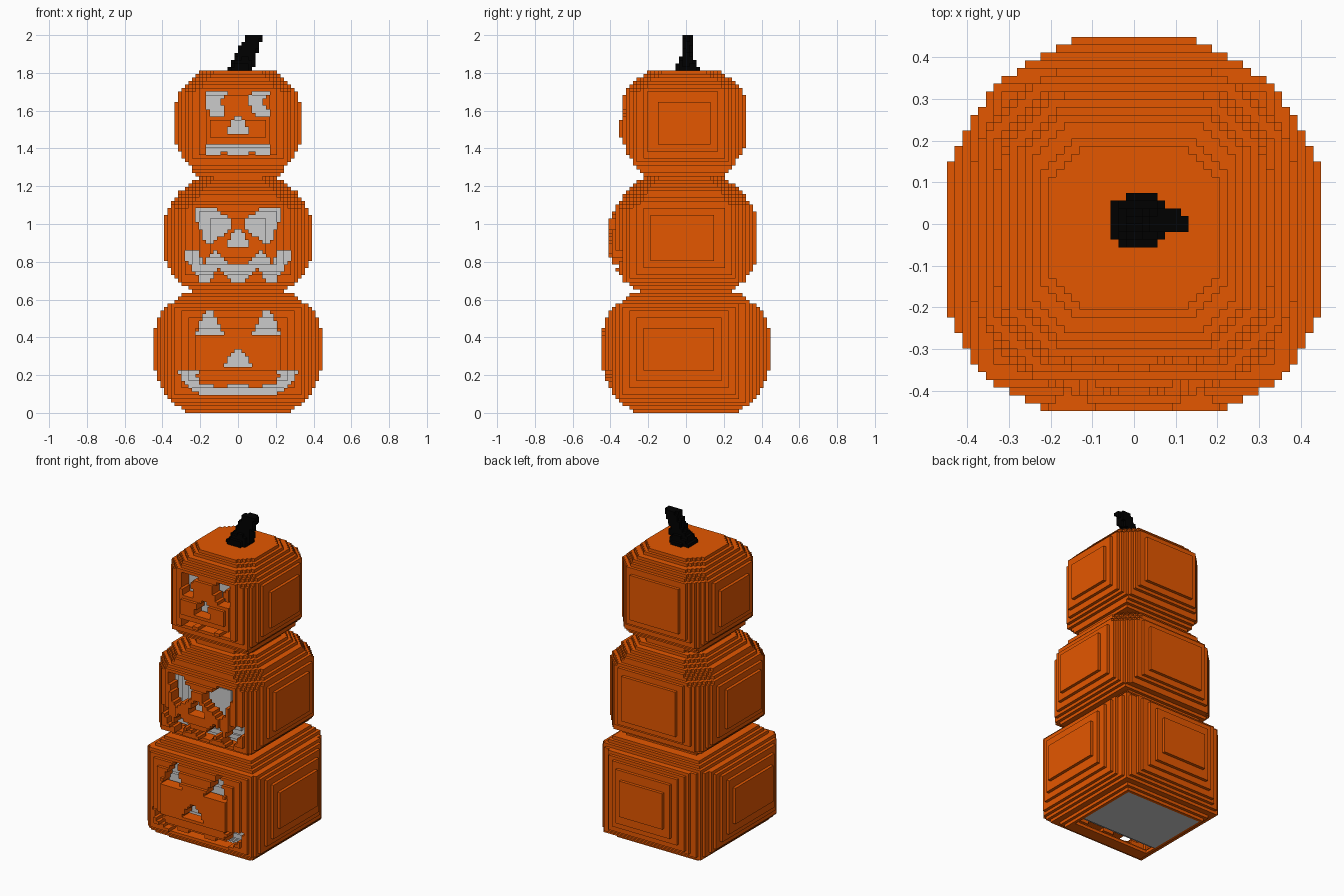
import bpy, bmesh

if "Cube" in bpy.data.objects:
    bpy.data.objects.remove(bpy.data.objects["Cube"])

V = 2 / 107          # voxel size
ORANGE = (0.78, 0.095, 0.0, 1)
BLACK = (0.0, 0.0, 0.0, 1)

# Per gourd: max half width, depth offset, diagonal cut start height,
# front and back roundness, (z, half width) profile
GOURDS = [
    (.45, 0, 9, 2.7, 2.0,
     [(0, .26), (.03, .31), (.08, .37), (.14, .41), (.2, .43), (.25, .45), (.43, .45),
      (.47, .433), (.52, .415), (.56, .38), (.6, .33), (.635, .28), (.645, .25)]),
    (.392, -.01, .98, 2.5, 2.4,
     [(.645, .24), (.67, .28), (.7, .32), (.75, .355), (.8, .378), (.83, .392), (1.02, .392),
      (1.05, .378), (1.1, .355), (1.17, .31), (1.22, .25), (1.25, .2)]),
    (.335, -.01, 1.6, 2.4, 2.3,
     [(1.25, .21), (1.3, .25), (1.35, .29), (1.43, .335), (1.63, .335),
      (1.7, .31), (1.76, .26), (1.8, .2), (1.82, .19)]),
]

# Carved shapes in (x, z); these are mirrored across x = 0
MIRRORED = [
    [(.135, .54), (.17, .54), (.22, .42), (.08, .42)],                       # low eye
    [(0, .335), (.02, .335), (.075, .25), (0, .25)],                         # low nose
    [(0, .15), (.05, .15), (.05, .13), (.13, .13), (.13, .15), (.19, .15), (.23, .2), (.2, .2),
     (.2, .225), (.32, .225), (.28, .16), (.2, .09), (0, .09)],              # low mouth
    [(.22, 1.09), (.13, 1.09), (.04, 1.02), (.04, .98), (.1, .93), (.13, .9),
     (.17, .9), (.22, 1.03)],                                                # middle eye
    [(0, .975), (.015, .975), (.06, .88), (0, .88)],                         # middle nose
    [(0, .79), (.05, .78), (.12, .86), (.18, .79), (.22, .86), (.28, .86),
     (.28, .82), (.2, .70), (.15, .70), (.1, .77), (.04, .70), (0, .70)],    # middle mouth
    [(0, 1.58), (.02, 1.57), (.06, 1.48), (0, 1.48)],                        # top nose
    [(0, 1.42), (.175, 1.42), (.175, 1.365), (.1, 1.365), (.1, 1.39),
     (.05, 1.39), (.05, 1.365), (0, 1.365)],                                 # top mouth
]
CRESCENT = [(-.13, 1.71), (-.055, 1.71), (-.065, 1.69), (-.095, 1.66), (-.095, 1.63),
            (-.07, 1.61), (-.07, 1.57), (-.14, 1.57), (-.175, 1.63), (-.165, 1.69)]  # top eye


def inside(x, z, poly):
    hit = False
    for (x1, z1), (x2, z2) in zip(poly, poly[1:] + poly[:1]):
        if (z1 > z) != (z2 > z) and x < x1 + (z - z1) / (z2 - z1) * (x2 - x1):
            hit = not hit
    return hit


def carved(x, z):
    return (any(inside(abs(x), z, p) for p in MIRRORED)
            or inside(x, z, CRESCENT) or inside(x - .233, z, CRESCENT))


def width_at(z, profile):
    for (z1, w1), (z2, w2) in zip(profile, profile[1:]):
        if z1 <= z <= z2:
            return w1 + (w2 - w1) * (z - z1) / (z2 - z1)
    return profile[-1][1]


def pos(n):
    return (n + .5) * V


def voxel_object(name, cells, hidden, color=None):
    """Mesh the faces of a voxel set that do not touch itself or a hidden neighbour."""
    bm = bmesh.new()
    verts = {}

    def vert(c):
        if c not in verts:
            verts[c] = bm.verts.new([n * V for n in c])
        return verts[c]

    for c in sorted(cells):
        for a in range(3):
            for s in (0, 1):
                n = list(c)
                n[a] += 2 * s - 1
                n = tuple(n)
                if n in cells or n in hidden:
                    continue
                ring = []
                for p, q in ((0, 0), (1, 0), (1, 1), (0, 1)):
                    d = list(c)
                    d[a] += s
                    d[(a + 1) % 3] += p
                    d[(a + 2) % 3] += q
                    ring.append(vert(tuple(d)))
                bm.faces.new(ring if s else ring[::-1])
    mesh = bpy.data.meshes.new(name)
    bm.to_mesh(mesh)
    bm.free()
    ob = bpy.data.objects.new(name, mesh)
    bpy.context.collection.objects.link(ob)
    if color:
        mat = bpy.data.materials.new(name + "_colour")
        mat.diffuse_color = color
        mat.use_nodes = True
        mat.node_tree.nodes["Principled BSDF"].inputs["Base Color"].default_value = mat.diffuse_color
        mesh.materials.append(mat)
    return ob


# Solid stack of three rounded gourds
solid = set()
for k in range(97):
    z = pos(k)
    R, yc, cut, ef, eb, prof = next(g for g in GOURDS if z <= g[5][-1][0])
    w = width_at(z, prof)
    for j in range(-25, 25):
        y = pos(j) - yc
        if abs(y) > w:
            continue
        e = ef if y < 0 else eb
        ty = (abs(y) / (R * 1.03)) ** e
        for i in range(-24, 24):
            x = abs(pos(i))
            if x > w or ty + (x / (R * 1.03)) ** e > 1:
                continue
            if z > cut and x + abs(y) > (1.42 + .26 * w / R) * w:
                continue
            solid.add((i, j, k))

# Raised plate around the top nose
front = min(j for i, j, k in solid if k == 80)
solid |= {(i, front - 1, k) for i in range(-8, 8) for k in range(78, 83)}


def buried(c, depth):
    i, j, k = c
    return ((i - 1, j, k) in solid and (i + 1, j, k) in solid and (i, j + 1, k) in solid
            and (i, j - depth, k) in solid and (i, j, k + 1) in solid
            and (k == 0 or (i, j, k - 1) in solid))


def fill_depth(k):
    """How many voxels the filling sits behind the face."""
    z = pos(k)
    return 8 if z < .25 else 5 if z < .645 else 7 if z < 1.25 else 5


# Grey filling, a gap behind the face, and the carved skin
core = {c for c in solid if buried(c, fill_depth(c[2]))}
gap = {c for c in solid - core if buried(c, 4)}
mask = {(i, k) for i in range(-24, 24) for k in range(97) if carved(pos(i), pos(k))}
skin = {c for c in solid - core - gap if not ((c[0], c[2]) in mask and pos(c[1]) < -.1)}

# Leaning stem
stem = set()
for k in range(97, 107):
    t = (k - 97) / 9
    cx, rx, ry = .012 + .073 * t, .068 - .024 * t, max(.027, .066 - .09 * t)
    for i in range(-6, 10):
        for j in range(-6, 6):
            if (abs(pos(i) - cx) / rx) ** 2.5 + (abs(pos(j) - .006) / ry) ** 2.5 < 1:
                stem.add((i, j, k))

voxel_object("carved_skin", skin, core, ORANGE)
voxel_object("inner_filling", core, skin)
voxel_object("stem", stem, skin, BLACK)
